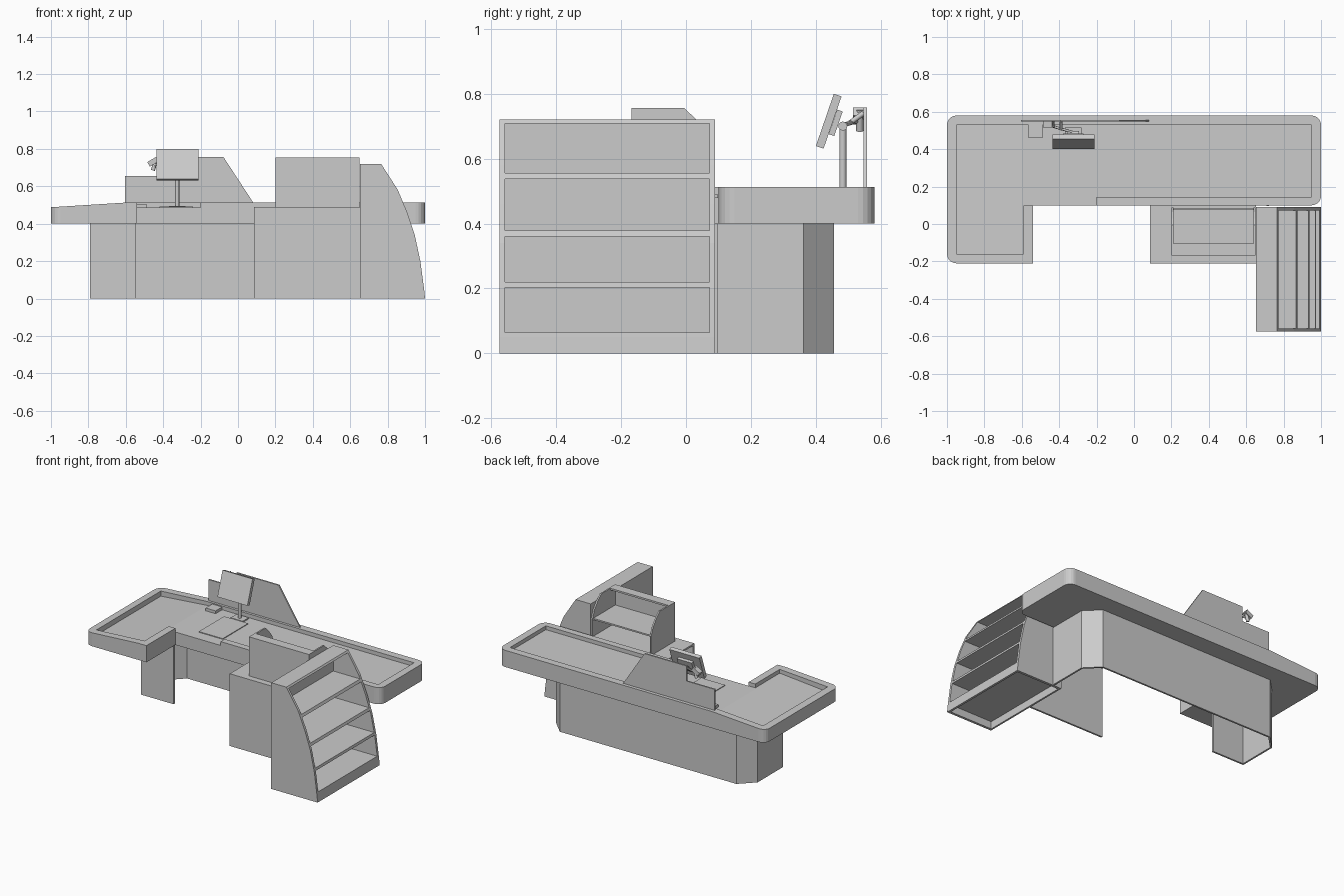
import bpy, bmesh
from math import cos, sin, pi, radians
from mathutils import Vector, Matrix

old = bpy.data.objects.get("Cube")
if old:
    bpy.data.objects.remove(old, do_unlink=True)

grey = bpy.data.materials.new("plain grey")
grey.use_nodes = True
grey.diffuse_color = (0.6, 0.6, 0.6, 1)
grey.node_tree.nodes["Principled BSDF"].inputs["Base Color"].default_value = (0.6, 0.6, 0.6, 1)


def finish(name, bm):
    bmesh.ops.recalc_face_normals(bm, faces=bm.faces)
    mesh = bpy.data.meshes.new(name)
    bm.to_mesh(mesh)
    bm.free()
    mesh.materials.append(grey)
    ob = bpy.data.objects.new(name, mesh)
    bpy.context.collection.objects.link(ob)
    return ob


def prism_bm(pts, axis, lo, hi):
    """Extrude a flat outline along an axis."""
    place = {"x": lambda p, t: (t, p[0], p[1]),
             "y": lambda p, t: (p[0], t, p[1]),
             "z": lambda p, t: (p[0], p[1], t)}[axis]
    bm = bmesh.new()
    face = bm.faces.new([bm.verts.new(place(p, lo)) for p in pts])
    top = bmesh.ops.extrude_face_region(bm, geom=[face])["geom"]
    move = Vector(place((0, 0), hi - lo))
    bmesh.ops.translate(bm, vec=move, verts=[v for v in top if isinstance(v, bmesh.types.BMVert)])
    return bm


def prism(name, pts, axis, lo, hi):
    return finish(name, prism_bm(pts, axis, lo, hi))


def box(name, x, y, z, tilt=None):
    ob = prism(name, [(x[0], y[0]), (x[1], y[0]), (x[1], y[1]), (x[0], y[1])], "z", *z)
    if tilt:
        c = Vector((sum(x) / 2, sum(y) / 2, sum(z) / 2))
        ob.data.transform(Matrix.Translation(c) @ Matrix.Rotation(radians(tilt[0]), 4, tilt[1])
                          @ Matrix.Translation(-c))
    return ob


def rod(name, a, b, r, sides=12):
    a, b = Vector(a), Vector(b)
    bm = bmesh.new()
    bmesh.ops.create_cone(bm, cap_ends=True, segments=sides, radius1=r, radius2=r, depth=(b - a).length)
    turn = (b - a).to_track_quat("Z", "Y").to_matrix().to_4x4()
    bm.transform(Matrix.Translation((a + b) / 2) @ turn)
    for f in bm.faces:
        f.smooth = len(f.verts) == 4
    return finish(name, bm)


def corner(cx, cy, start, r=0.05, steps=5):
    """Quarter round, running anticlockwise from the start angle."""
    return [(cx + r * cos(radians(start) + pi / 2 * i / steps),
             cy + r * sin(radians(start) + pi / 2 * i / steps)) for i in range(steps + 1)]


def counter_part(name, pts, top, drop):
    """Counter layer whose top falls away towards the far end of the wing."""
    bm = prism_bm(pts, "z", 0.40, top)
    bmesh.ops.triangulate(bm, faces=bm.faces)
    bmesh.ops.bisect_plane(bm, geom=bm.verts[:] + bm.edges[:] + bm.faces[:],
                           plane_co=(-0.6, 0, 0), plane_no=(1, 0, 0))
    for v in bm.verts:
        if v.co.z > 0.45 and v.co.x < -0.6:
            v.co.z -= drop * (-0.6 - v.co.x) / 0.4
    return finish(name, bm)


# Countertop: raised rim around a sunken tray, open where the cashier stands
rim = [(-0.2, 0.1)] + corner(0.95, 0.15, -90) + corner(0.95, 0.53, 0)
rim += corner(-0.95, 0.53, 90) + corner(-0.95, -0.16, 180)
rim += [(-0.54, -0.21), (-0.54, 0.1), (-0.59, 0.1), (-0.59, -0.16), (-0.95, -0.16),
        (-0.95, 0.53), (0.95, 0.53), (0.95, 0.145), (-0.2, 0.145)]
counter_part("counter_rim", rim, 0.513, 0.025)
counter_part("counter_tray", [(-0.95, 0.53), (0.95, 0.53), (0.95, 0.145), (-0.2, 0.145), (-0.2, 0.1),
                              (-0.59, 0.1), (-0.59, -0.16), (-0.95, -0.16)], 0.487, 0.035)

# Hollow base: one folded sheet with angled back corners
path = [(-0.545, 0.095), (-0.785, 0.095), (-0.785, 0.36), (-0.695, 0.45),
        (0.625, 0.45), (0.715, 0.36), (0.715, 0.095)]
bm = bmesh.new()
cols = [[bm.verts.new((x, y, z)) for z in (0, 0.4)] for x, y in path]
for a, b in zip(cols, cols[1:]):
    bm.faces.new((a[0], b[0], b[1], a[1]))
base = finish("base_panels", bm)
solid = base.modifiers.new("thickness", "SOLIDIFY")
solid.thickness = 0.012
solid.offset = 0
solid.use_even_offset = True

# Side desk: front panel and top only
box("desk_front_panel", (0.085, 0.652), (-0.21, -0.198), (0, 0.478))
box("desk_top", (0.085, 0.652), (-0.21, 0.098), (0.478, 0.49))

# Pigeonhole unit on the desk, open towards the back
side = [(-0.168, 0.49), (-0.168, 0.755), (-0.005, 0.755), (0.03, 0.722),
        (0.065, 0.677), (0.088, 0.62), (0.088, 0.49)]
for name, x in (("pigeonhole_side_right", 0.2), ("pigeonhole_side_left", 0.64)):
    prism(name, side, "x", x, x + 0.01)
box("pigeonhole_front", (0.21, 0.64), (-0.168, -0.157), (0.49, 0.755))
box("pigeonhole_top", (0.21, 0.64), (-0.157, -0.105), (0.743, 0.755))
box("pigeonhole_shelf", (0.21, 0.64), (-0.157, 0.08), (0.612, 0.622))
box("pigeonhole_floor", (0.21, 0.64), (-0.157, 0.085), (0.49, 0.5))

# Display rack with a curved front
curve = [(0.765, 0.72), (0.855, 0.58), (0.905, 0.46), (0.945, 0.34), (0.975, 0.2), (0.995, 0.05), (1, 0)]


def front_x(z):
    for (xa, za), (xb, zb) in zip(curve, curve[1:]):
        if zb <= z <= za:
            return xa + (xb - xa) * (za - z) / (za - zb)


for name, y in (("rack_side_front", -0.575), ("rack_side_back", 0.073)):
    prism(name, [(0.652, 0), (0.652, 0.72)] + curve, "y", y, y + 0.017)
inner = (-0.558, 0.073)
box("rack_back_panel", (0.652, 0.664), inner, (0, 0.72))
for i, (lo, hi) in enumerate(((0.05, 0.065), (0.203, 0.22), (0.36, 0.378), (0.537, 0.555), (0.708, 0.72))):
    prism(f"rack_shelf_{i + 1}", [(0.664, lo), (front_x(lo), lo), (front_x(hi), hi), (0.664, hi)], "y", *inner)
prism("rack_kickboard", [(0.985, 0), (1, 0), (front_x(0.05), 0.05), (0.98, 0.05)], "y", *inner)

# Stepped privacy screen along the back edge
prism("privacy_panel", [(-0.605, 0.5), (-0.605, 0.655), (-0.395, 0.655), (-0.395, 0.757),
                        (-0.078, 0.757), (0.09, 0.5)], "y", 0.547, 0.557)

# Scanner plate and payment pad on the tray
box("scanner_plate", (-0.42, -0.24), (0.18, 0.45), (0.486, 0.492))
box("payment_pad", (-0.565, -0.49), (0.46, 0.547), (0.47, 0.506))

# Monitor on a post
box("monitor_foot", (-0.37, -0.28), (0.45, 0.515), (0.487, 0.496))
rod("monitor_post", (-0.325, 0.483, 0.487), (-0.325, 0.483, 0.7), 0.011)
rod("monitor_hinge", (-0.355, 0.483, 0.7), (-0.295, 0.483, 0.7), 0.014)
box("monitor_body", (-0.435, -0.21), (0.427, 0.452), (0.63, 0.8), (-19, "X"))
box("monitor_mount", (-0.38, -0.27), (0.452, 0.47), (0.67, 0.75), (-19, "X"))

# Handheld scanner on an arm from the hinge
rod("scanner_arm", (-0.325, 0.49, 0.705), (-0.445, 0.525, 0.715), 0.007, 8)
rod("scanner_grip", (-0.455, 0.535, 0.685), (-0.437, 0.535, 0.75), 0.011, 8)
box("scanner_head", (-0.482, -0.428), (0.515, 0.55), (0.717, 0.745), (-30, "Y"))
rod("scanner_cradle", (-0.39, 0.505, 0.71), (-0.39, 0.547, 0.74), 0.008, 8)
